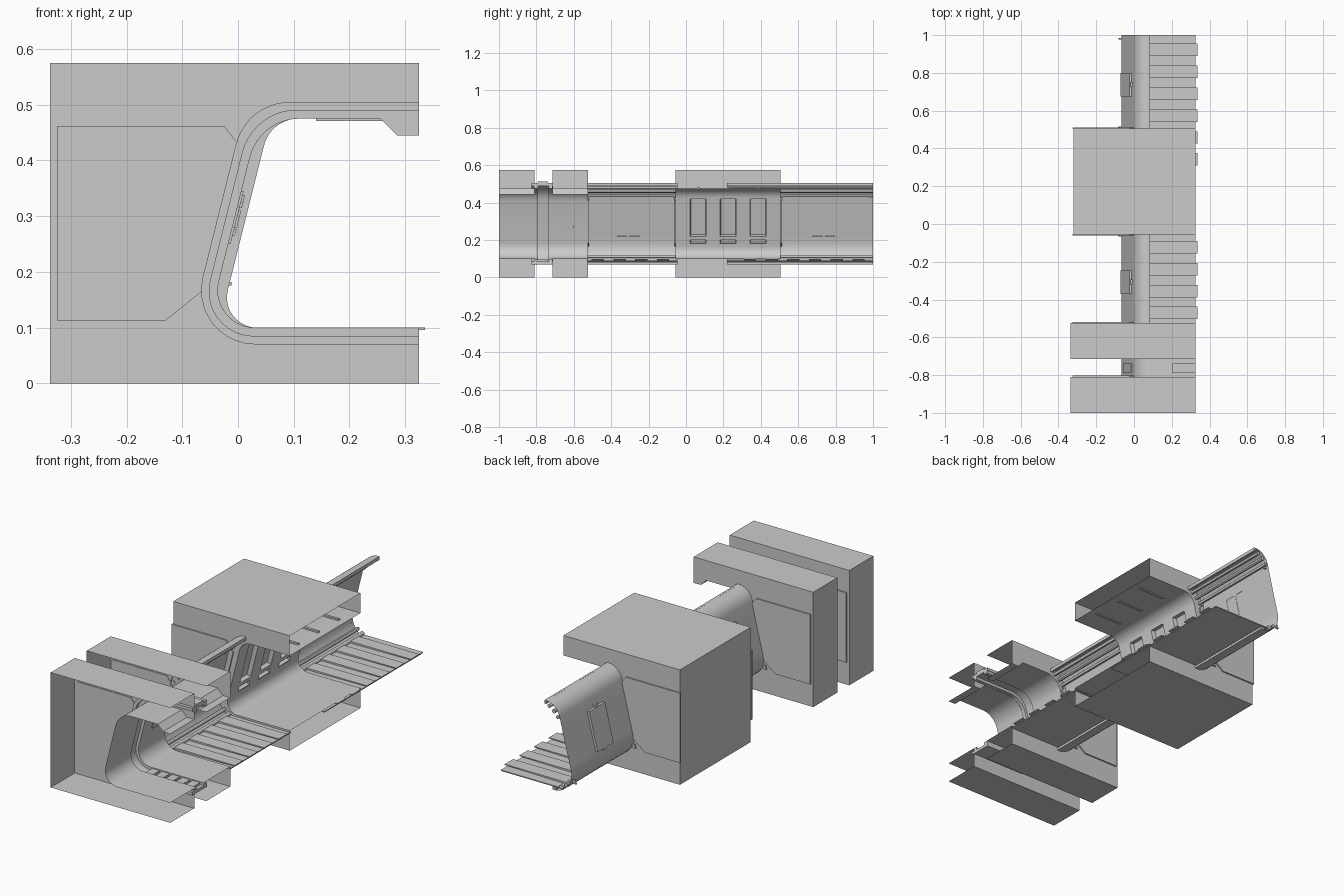
import bpy, bmesh, math
from mathutils import Vector

if "Cube" in bpy.data.objects:
    bpy.data.objects.remove(bpy.data.objects["Cube"])

SLOPE, XR = 0.25, 0.325
TILT = math.atan(SLOPE)


def wall_x(z, shift=0, d=0):
    return -0.055 + shift - d * 1.031 + SLOPE * (z - 0.1)


def fillet(a, b, c, r, n=10):
    a, b, c = Vector(a), Vector(b), Vector(c)
    u, v = (a - b).normalized(), (c - b).normalized()
    half = u.angle(v) / 2
    o = b + (u + v).normalized() * r / math.sin(half)
    t = r / math.tan(half)
    s, e = b + u * t - o, b + v * t - o
    a0 = math.atan2(s.y, s.x)
    da = (math.atan2(e.y, e.x) - a0 + math.pi) % math.tau - math.pi
    return [(o.x + r * math.cos(a0 + da * i / n), o.y + r * math.sin(a0 + da * i / n))
            for i in range(n + 1)]


def contour(shift=0, d=0, rb=0.067, rt=0.092, x0=XR, x1=XR, zs=(), drop=False):
    """C-shaped corridor section: floor, leaning wall, ceiling."""
    zb, zt = 0.1 - d, 0.475 + d
    b, t = (wall_x(zb, shift, d), zb), (wall_x(zt, shift, d), zt)
    p = [(x0, zb)] + fillet((x0, zb), b, t, rb)
    p += [(wall_x(z, shift, d), z) for z in zs]
    p += fillet(b, t, (x1 + 0.1, zt), rt)
    if drop:
        return p + [(0.255, zt), (0.285, 0.445), (XR, 0.445)]
    return p + [(x1, zt)]


def finish(bm, name):
    me = bpy.data.meshes.new(name)
    bm.to_mesh(me)
    bm.free()
    ob = bpy.data.objects.new(name, me)
    bpy.context.collection.objects.link(ob)
    bpy.ops.object.select_all(action='DESELECT')
    ob.select_set(True)
    bpy.context.view_layer.objects.active = ob
    bpy.ops.object.shade_smooth_by_angle(angle=math.radians(30))
    return ob


def add_sheet(bm, pts, ys):
    rows = [[bm.verts.new((x, y, z)) for x, z in pts] for y in ys]
    return [bm.faces.new((r0[i], r1[i], r1[i + 1], r0[i + 1]))
            for r0, r1 in zip(rows, rows[1:]) for i in range(len(pts) - 1)]


def pockets(bm, faces, rects, depth):
    """Recess the wall faces whose centre lies in a (y0, y1, z0, z1) window."""
    hit = []
    for f in faces:
        c = f.calc_center_median()
        if c.x < 0.1 and any(a < c.y < b and e < c.z < g for a, b, e, g in rects):
            hit.append(f)
    bm.normal_update()
    bmesh.ops.inset_region(bm, faces=hit, thickness=0.004, depth=-depth, use_even_offset=True)


def prism(name, pts, y0, y1):
    bm = bmesh.new()
    f = bm.faces.new([bm.verts.new((x, y0, z)) for x, z in pts])
    r = bmesh.ops.extrude_face_region(bm, geom=[f])
    bmesh.ops.translate(bm, vec=(0, y1 - y0, 0),
                        verts=[v for v in r['geom'] if isinstance(v, bmesh.types.BMVert)])
    bmesh.ops.recalc_face_normals(bm, faces=bm.faces)
    return finish(bm, name)


def box(name, x0, x1, y0, y1, z0, z1):
    return prism(name, [(x0, z0), (x1, z0), (x1, z1), (x0, z1)], y0, y1)


def wall_slab(name, y0, y1, z0, z1, d0, d1, shift=0):
    """Slab parallel to the leaning wall, between offsets d0 and d1."""
    return prism(name, [(wall_x(z0, shift, d0), z0), (wall_x(z0, shift, d1), z0),
                        (wall_x(z1, shift, d1), z1), (wall_x(z1, shift, d0), z1)], y0, y1)


def band(name, inner, outer, y0, y1):
    return prism(name, inner + outer[::-1], y0, y1)


def pipe(name, x, z, r, y0, y1, n=12):
    ring = [(x + r * math.cos(i * math.tau / n), z + r * math.sin(i * math.tau / n)) for i in range(n)]
    return prism(name, ring, y0, y1)


PANEL = [(-0.325, 0.462), (-0.025, 0.462), (0.015, 0.41), (-0.04, 0.185), (-0.13, 0.113), (-0.325, 0.113)]


def block(name, pts, xl, y0, y1, caps, ys=(), rects=()):
    bm = bmesh.new()
    faces = add_sheet(bm, pts, [y0, *ys, y1])
    if rects:
        pockets(bm, faces, rects, 0.02)
    outer = [(XR, 0.575), (xl, 0.575), (xl, 0), (XR, 0)]
    add_sheet(bm, outer, [y0, y1])
    for y, side in caps:
        loop = [bm.verts.new((x, y, z)) for x, z in pts + outer]
        f = bm.faces.new(loop)
        f.normal_update()
        if f.normal.y * side < 0:
            f.normal_flip()
    finish(bm, name)
    for y, side in caps:
        prism(name + "_end_panel", PANEL, y - side * 0.003, y + side * 0.007)


# bulkhead blocks, open at the front and at the centre line
for name, y0 in (("front_bulkhead", -1.0), ("second_bulkhead", -0.715)):
    block(name, contour(drop=True), -0.337, y0, y0 + 0.19, [(y0 + 0.19, 1)])

# large room block with recessed windows and vents
wins = [(c - 0.043, c + 0.043) for c in (0.065, 0.225, 0.385)]
rects = [(a, b, z0, z1) for a, b in wins for z0, z1 in ((0.18, 0.2), (0.22, 0.42))]
block("room_block", contour(0.02, rb=0.054, rt=0.063, zs=(0.18, 0.2, 0.22, 0.42)), -0.32,
      -0.055, 0.505, [(-0.055, -1), (0.505, 1)], [y for w in wins for y in w], rects)
for a, b in wins:
    c = (a + b) / 2
    box("ceiling_light", 0.14, 0.29, c - 0.006, c + 0.006, 0.471, 0.483)
    wall_slab("vent_lip", a, b, 0.176, 0.181, -0.004, 0.004, 0.02)

# corridor wall runs with windows, rails, outside box and slatted floor
for y0, y1, s in ((-0.53, -0.045, -1.045), (0.22, 1.0, 0)):
    w = [(0.675 + s, 0.73 + s), (0.742 + s, 0.797 + s)]
    bm = bmesh.new()
    pts = contour(0, 0.03, 0.097, 0.08, x0=0.035, x1=0.08, zs=(0.22, 0.39))
    faces = add_sheet(bm, pts, [y0, *w[0], *w[1], y1])
    pockets(bm, faces, [(a, b, 0.22, 0.39) for a, b in w], 0.008)
    finish(bm, "corridor_wall")
    wall_slab("window_housing", 0.675 + s, 0.8 + s, 0.21, 0.40, 0.031, 0.043)
    for z in (0.2, 0.4):
        wall_slab("housing_tab", 0.725 + s, 0.75 + s, z, z + 0.012, 0.03, 0.04)
    # rails along the cove and the skirting
    for x, z, r in ((0.032, 0.462, 0.010), (0.058, 0.482, 0.009), (0.012, 0.438, 0.008),
                    (-0.01, 0.095, 0.011), (-0.035, 0.112, 0.009)):
        pipe("wall_rail", x, z, r, y0, y1)
    box("top_lip", 0.074, 0.084, y0, y1, 0.488, 0.505)
    box("bottom_lip", 0.02, 0.04, y0, y1, 0.07, 0.082)
    box("floor_base", 0.0, XR, y0, y1, 0.086, 0.091)
    y = y1 - 0.045
    while y - 0.07 > y0:
        prism_pts = [(0.0, 0.091), (0.335, 0.096), (0.335, 0.1), (0.0, 0.1)]
        prism("floor_slat", prism_pts, y - 0.066, y)
        y -= 0.116
    # clips where the wall meets the neighbouring block
    for cy in (y0 + 0.004 if s else 0.508, y1 - 0.022 if s else 0.978):
        for z in (0.12, 0.425):
            wall_slab("wall_clip", cy, cy + 0.008, z, z + 0.02, 0.015, 0.03)

# arch in the gap between the bulkheads
outer = contour(0, 0.03, 0.097, 0.1)
band("arch_shell", contour(0, 0.015, 0.08, 0.1), outer, -0.825, -0.71)
for a, b in ((-0.812, -0.792), (-0.735, -0.713)):
    band("arch_rib", contour(0, 0.001), contour(0, 0.016, 0.08, 0.1), a, b)
box("arch_roof_hatch", 0.205, XR, -0.79, -0.738, 0.503, 0.513)
wall_slab("arch_side_box", -0.785, -0.738, 0.24, 0.40, 0.029, 0.036)
for i in range(5):
    x = 0.04 + i * 0.056
    box("arch_floor_tread", x, x + 0.042, -0.79, -0.737, 0.084, 0.096)

# control plate on the second bulkhead wall
wall_slab("control_plate", -0.66, -0.6, 0.25, 0.345, -0.004, 0.001)
for y, z, h in ((-0.655, 0.325, 0.012), (-0.635, 0.28, 0.03), (-0.615, 0.315, 0.02), (-0.612, 0.265, 0.012)):
    wall_slab("control_button", y, y + 0.012, z, z + h, -0.008, -0.003)
